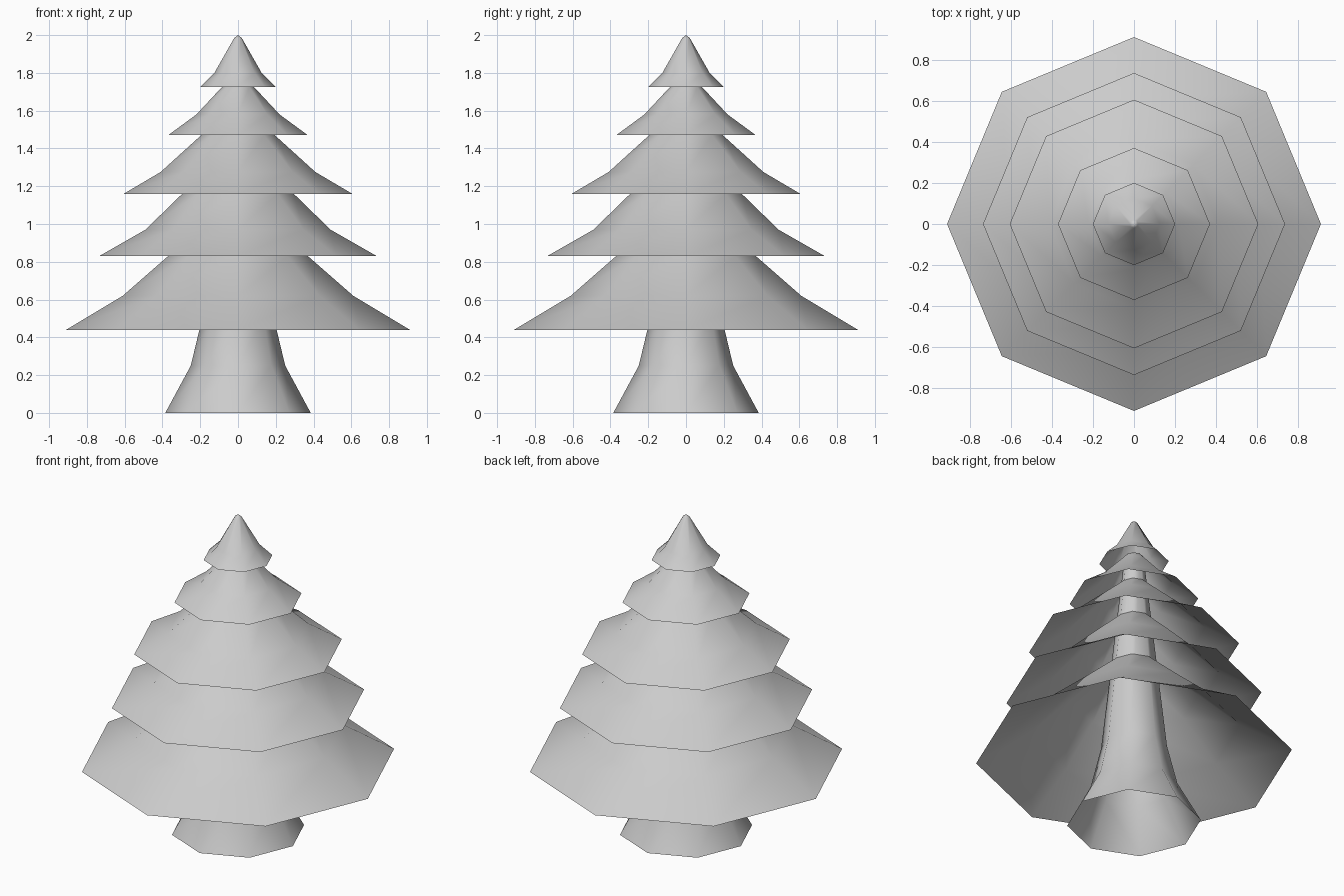
import bpy, bmesh
from math import sin, cos, pi

if "Cube" in bpy.data.objects:
    bpy.data.objects.remove(bpy.data.objects["Cube"])

SIDES = 8


def lathe(name, profile):
    """Revolve an open (radius, height) profile into an eight-sided smooth shell."""
    bm = bmesh.new()
    rings = []
    for r, z in profile:
        if r == 0:
            rings.append([bm.verts.new((0, 0, z))] * SIDES)
        else:
            rings.append([bm.verts.new((r * cos(2 * pi * i / SIDES),
                                        r * sin(2 * pi * i / SIDES), z))
                          for i in range(SIDES)])
    for low, high in zip(rings, rings[1:]):
        for i in range(SIDES):
            j = (i + 1) % SIDES
            quad = [low[i], low[j], high[j], high[i]]
            face = bm.faces.new(list(dict.fromkeys(quad)))
            face.smooth = True
    mesh = bpy.data.meshes.new(name)
    bm.to_mesh(mesh)
    bm.free()
    obj = bpy.data.objects.new(name, mesh)
    bpy.context.collection.objects.link(obj)
    return obj


# Hollow trunk, flared at the foot and running up inside the branches
lathe("trunk", [(0.385, 0), (0.25, 0.25), (0.19, 0.5), (0.055, 1.76)])

# Branch skirts, open below, each closing in on the trunk
tiers = [
    [(0.91, 0.44), (0.61, 0.62), (0.37, 0.83), (0.11, 1.065)],
    [(0.735, 0.83), (0.49, 0.97), (0.295, 1.16), (0.09, 1.355)],
    [(0.605, 1.16), (0.41, 1.275), (0.195, 1.47), (0.07, 1.585)],
    [(0.37, 1.47), (0.22, 1.58), (0.085, 1.725), (0.05, 1.765)],
    [(0.2, 1.725), (0.125, 1.8), (0.02, 1.985), (0, 2.0)],
]
for n, profile in enumerate(tiers, 1):
    lathe(f"branch_tier_{n}", profile)
